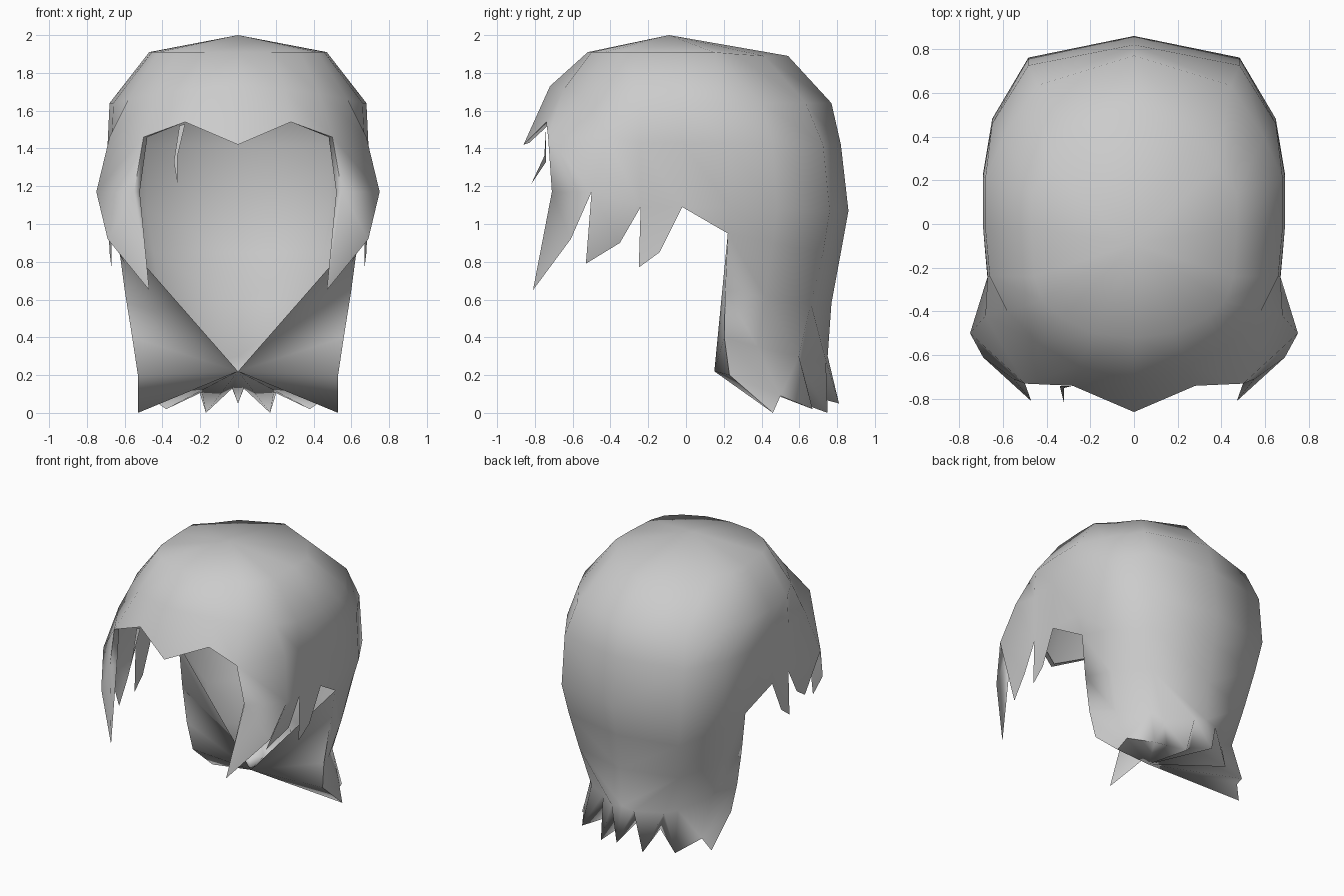
import bpy, bmesh, math

cube = bpy.data.objects.get("Cube")
if cube:
    bpy.data.objects.remove(cube, do_unlink=True)

grey = bpy.data.materials.new("hair_grey")
grey.use_nodes = True
GREY = (0.6, 0.6, 0.6, 1)
grey.diffuse_color = GREY
grey.node_tree.nodes["Principled BSDF"].inputs["Base Color"].default_value = GREY


def make_object(name, bm, mirror):
    bmesh.ops.recalc_face_normals(bm, faces=bm.faces)
    mesh = bpy.data.meshes.new(name)
    bm.to_mesh(mesh)
    bm.free()
    mesh.materials.append(grey)
    obj = bpy.data.objects.new(name, mesh)
    bpy.context.collection.objects.link(obj)
    bpy.ops.object.select_all(action='DESELECT')
    obj.select_set(True)
    bpy.context.view_layer.objects.active = obj
    bpy.ops.object.shade_smooth_by_angle(angle=math.radians(100))
    if mirror:
        mod = obj.modifiers.new("Mirror", 'MIRROR')
        mod.use_clip = True
        mod.merge_threshold = 0.001
    return obj


bm = bmesh.new()


def vert(*co):
    return bm.verts.new(co)


def face(*vs):
    bm.faces.new(vs)


def ring(z_side, z_back, w, back, corner=1.0):
    """Half ring from the temple round to the centre of the back."""
    return [vert(w * 0.97, -0.24, z_side), vert(w, -0.02, z_side),
            vert(w, 0.27 * back, z_side),
            vert(w * 0.94 * corner, 0.56 * back * corner, (z_side + z_back) / 2),
            vert(w * 0.7 * corner, 0.885 * back * corner, z_back), vert(0, back, z_back)]


def skin(a, b):
    for i in range(len(a) - 1):
        face(a[i], a[i + 1], b[i + 1], b[i])


# Cap: fringe columns at the front joined to the half rings
crown = vert(0, -0.09, 2.0)
r1 = [vert(0, -0.52, 1.91), vert(0.18, -0.5, 1.91), vert(0.33, -0.43, 1.91),
      vert(0.42, -0.35, 1.91)] + ring(1.91, 1.89, 0.47, 0.54, 0.86)
r2 = [vert(0, -0.72, 1.73), vert(0.25, -0.65, 1.71), vert(0.43, -0.55, 1.69),
      vert(0.58, -0.4, 1.66)] + ring(1.64, 1.64, 0.68, 0.77, 0.93)
r3 = [vert(0, -0.86, 1.42), vert(0.28, -0.74, 1.54), vert(0.5, -0.73, 1.46),
      vert(0.68, -0.42, 1.46)] + ring(1.43, 1.42, 0.69, 0.82)
r4 = [vert(0.55, -0.71, 1.17), vert(0.75, -0.5, 1.17)] + ring(1.09, 1.07, 0.69, 0.86)
for a, b in zip(r1, r1[1:]):
    face(crown, a, b)
skin(r1, r2)
skin(r2, r3)
skin(r3[2:], r4)

# Pointed locks in front of and above the ear
front_edge, notch_a, notch_b, notch_c = r4[:4]
lock_tip = vert(0.47, -0.81, 0.65)
face(front_edge, lock_tip, vert(0.69, -0.61, 0.92), notch_a)
face(notch_a, vert(0.6, -0.53, 0.79), vert(0.66, -0.35, 0.9), notch_b)
face(notch_b, vert(0.67, -0.25, 0.77), vert(0.68, -0.14, 0.85), notch_c)

# Thin rim turned inward round the face opening
rim = [vert(0, -0.83, 1.43), vert(0.28, -0.71, 1.54), vert(0.48, -0.7, 1.46),
       vert(0.52, -0.67, 1.17)]
skin(r3[:3] + [front_edge], rim)
face(front_edge, rim[-1], lock_tip)

# Long back hair below the ear
r5 = ring(0.95, 0.85, 0.64, 0.82)
r6 = ring(0.65, 0.58, 0.6, 0.77, 0.97)
r7 = ring(0.4, 0.3, 0.56, 0.75, 0.9)
skin(r4[4:], r5[2:])
skin(r5[2:], r6[2:])
skin(r6[2:5], r7[2:5])
face(notch_c, r4[4], r5[2])

# Ragged hem at the nape
side, corner, back_corner, mid = r7[2:]
q = vert(0.53, 0.23, 0.2)
tip_1, notch_1 = vert(0.53, 0.46, 0), vert(0.48, 0.5, 0.09)
tip_2, notch_2 = vert(0.38, 0.67, 0.02), vert(0.25, 0.61, 0.26)
tip_3, notch_3 = vert(0.17, 0.75, 0), vert(0.09, 0.74, 0.28)
tip_4 = vert(0, 0.81, 0.05)
face(side, q, notch_1, corner)
face(q, tip_1, notch_1)
face(corner, notch_1, back_corner)
face(back_corner, notch_1, tip_2, notch_2)
face(r6[4], back_corner, notch_2, notch_3)
face(r6[4], notch_3, mid, r6[5])
face(notch_2, tip_3, notch_3)
face(notch_3, tip_4, mid)

# Front sheet closing to a point under the chin
chin = vert(0, 0.15, 0.22)
edge = [r5[2], r6[2], side, q, tip_1]
for a, b in zip(edge, edge[1:]):
    face(a, b, chin)

# Underside from the chin point back to the hem tips
fold_2, fold_3 = vert(0.19, 0.57, 0.11), vert(0.03, 0.62, 0.13)
under = [tip_1, notch_1, tip_2, fold_2, tip_3, fold_3, tip_4]
for a, b in zip(under, under[1:]):
    face(chin, a, b)
face(tip_2, notch_2, fold_2)
face(notch_2, tip_3, fold_2)
face(tip_3, notch_3, fold_3)
face(notch_3, tip_4, fold_3)

bmesh.ops.delete(bm, geom=[v for v in bm.verts if not v.link_faces], context='VERTS')
make_object("hair_shell", bm, True)

# Loose thin strand hanging from the fringe
bm = bmesh.new()
a, b = vert(-0.31, -0.74, 1.52), vert(-0.28, -0.74, 1.53)
c, d = vert(-0.34, -0.74, 1.33), vert(-0.32, -0.75, 1.36)
e = vert(-0.32, -0.82, 1.21)
face(a, b, d, c)
face(c, d, e)
make_object("loose_strand", bm, False)
